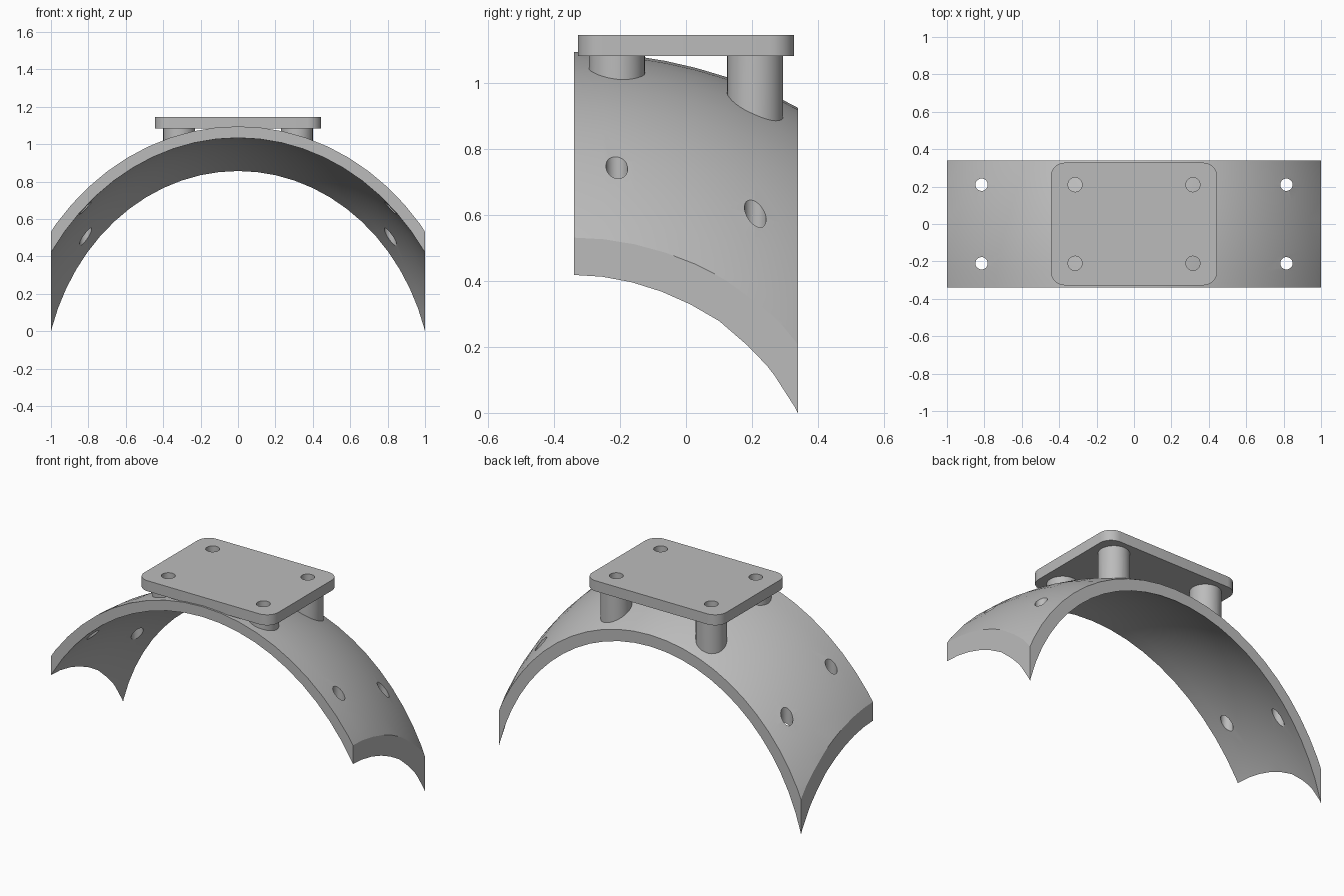
import bpy, bmesh, math
from mathutils import Matrix, Vector

cube = bpy.data.objects.get("Cube")
if cube:
    bpy.data.objects.remove(cube, do_unlink=True)

# One plain grey for everything
grey = bpy.data.materials.new("plain_grey")
grey.use_nodes = True
GREY = (0.5, 0.5, 0.5, 1)
grey.diffuse_color = GREY
grey.node_tree.nodes["Principled BSDF"].inputs["Base Color"].default_value = GREY

CENTRE = Vector((0, -0.345, -0.33))
OUTER = Vector((1.258, 1.45, 1.425))
WALL = 0.061


def finish(name, bm):
    bmesh.ops.recalc_face_normals(bm, faces=bm.faces)
    mesh = bpy.data.meshes.new(name)
    bm.to_mesh(mesh)
    bm.free()
    mesh.materials.append(grey)
    obj = bpy.data.objects.new(name, mesh)
    bpy.context.collection.objects.link(obj)
    return obj


def ellipsoid(name, radii):
    bm = bmesh.new()
    matrix = (Matrix.Translation(CENTRE) @ Matrix.Diagonal((*radii, 1))
              @ Matrix.Rotation(math.pi / 2, 4, 'X'))
    bmesh.ops.create_uvsphere(bm, u_segments=64, v_segments=48, radius=1, matrix=matrix)
    return finish(name, bm)


def box(name, low, high):
    low, high = Vector(low), Vector(high)
    bm = bmesh.new()
    matrix = Matrix.Translation((low + high) / 2) @ Matrix.Diagonal((*(high - low), 1))
    bmesh.ops.create_cube(bm, size=1, matrix=matrix)
    return finish(name, bm)


def cylinder(name, x, y, radius, low, high):
    bm = bmesh.new()
    bmesh.ops.create_cone(bm, cap_ends=True, segments=32, radius1=radius, radius2=radius,
                          depth=high - low,
                          matrix=Matrix.Translation((x, y, (low + high) / 2)))
    return finish(name, bm)


def cut(obj, cutter, operation='DIFFERENCE', keep=False):
    mod = obj.modifiers.new("cut", 'BOOLEAN')
    mod.operation, mod.solver, mod.object = operation, 'EXACT', cutter
    bpy.context.view_layer.objects.active = obj
    bpy.ops.object.modifier_apply(modifier=mod.name)
    if not keep:
        bpy.data.objects.remove(cutter, do_unlink=True)


def smooth(obj):
    bpy.ops.object.select_all(action='DESELECT')
    obj.select_set(True)
    bpy.context.view_layer.objects.active = obj
    bpy.ops.object.shade_smooth_by_angle(angle=math.radians(30))


corners = [(sx, sy) for sx in (-1, 1) for sy in (-1, 1)]

# Curved saddle: a strip of a hollow ellipsoid with four vertical screw holes
saddle = ellipsoid("curved_saddle", OUTER)
cut(saddle, ellipsoid("inner_cutter", OUTER - Vector((WALL,) * 3)))
cut(saddle, box("strip_cutter", (-1, -0.34, -0.1), (1, 0.34, 1.3)), 'INTERSECT')
for sx, sy in corners:
    cut(saddle, cylinder("hole_cutter", 0.815 * sx, 0.21 * sy, 0.033, 0.2, 1.2))
smooth(saddle)

# Mounting plate with rounded corners
plate = box("mounting_plate", (-0.445, -0.328, 1.083), (0.445, 0.328, 1.146))
bm = bmesh.new()
bm.from_mesh(plate.data)
upright = [e for e in bm.edges if abs(e.verts[0].co.z - e.verts[1].co.z) > 0.01]
bmesh.ops.bevel(bm, geom=upright, offset=0.075, segments=8, profile=0.5, affect='EDGES')
bm.to_mesh(plate.data)
bm.free()

# Hollow posts trimmed to the saddle, with matching holes in the plate
core = ellipsoid("post_trim", OUTER - Vector((0.002,) * 3))
core.hide_render = True
for sx, sy in corners:
    x, y = 0.315 * sx, 0.21 * sy
    side = ("left" if sx > 0 else "right") + ("_front" if sy < 0 else "_back")
    post = cylinder("post_" + side, x, y, 0.085, 0.7, 1.083)
    cut(post, cylinder("bore_cutter", x, y, 0.038, 0.6, 1.3))
    cut(post, core, keep=True)
    smooth(post)
    cut(plate, cylinder("bore_cutter", x, y, 0.038, 0.9, 1.3))
smooth(plate)
bpy.data.objects.remove(core, do_unlink=True)
